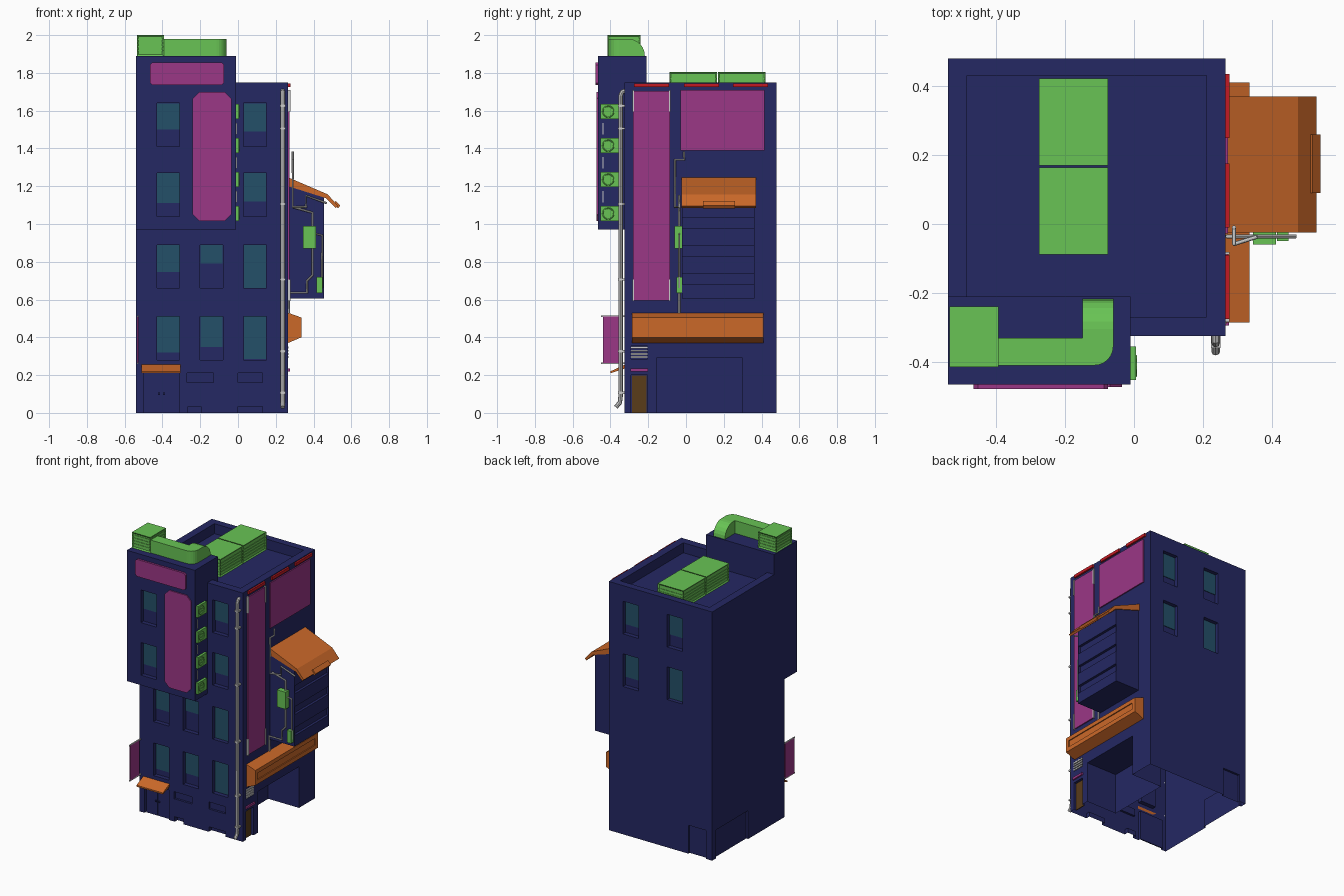
import bpy, bmesh, math
from mathutils import Vector

if "Cube" in bpy.data.objects:
    bpy.data.objects.remove(bpy.data.objects["Cube"])


def material(name, rgb):
    m = bpy.data.materials.new(name)
    m.diffuse_color = (*rgb, 1)
    m.use_nodes = True
    m.node_tree.nodes["Principled BSDF"].inputs["Base Color"].default_value = m.diffuse_color
    return m


NAVY = material("navy", (0.018, 0.021, 0.125))
ORANGE = material("orange", (0.60, 0.14, 0.022))
PINK = material("pink", (0.33, 0.038, 0.24))
GREEN = material("green", (0.14, 0.55, 0.09))
TEAL = material("teal", (0.017, 0.08, 0.14))
RED = material("red", (0.55, 0.01, 0.017))
BROWN = material("brown", (0.10, 0.045, 0.01))


def finish(name, bm, mat):
    bmesh.ops.recalc_face_normals(bm, faces=bm.faces)
    me = bpy.data.meshes.new(name)
    bm.to_mesh(me)
    bm.free()
    ob = bpy.data.objects.new(name, me)
    bpy.context.collection.objects.link(ob)
    if mat:
        me.materials.append(mat)
    return ob


def boxes(name, specs, mat=None, inset=0):
    """Boxes given as (x0, x1, y0, y1, z0, z1); optional sunken side panels."""
    bm = bmesh.new()
    for x0, x1, y0, y1, z0, z1 in specs:
        vs = bmesh.ops.create_cube(bm, size=1)["verts"]
        for v in vs:
            v.co = Vector((x1 if v.co.x > 0 else x0, y1 if v.co.y > 0 else y0, z1 if v.co.z > 0 else z0))
    if inset:
        bm.normal_update()
        sides = [f for f in bm.faces if abs(f.normal.z) < 0.5]
        bmesh.ops.inset_individual(bm, faces=sides, thickness=inset, depth=-0.006)
    return finish(name, bm, mat)


def prism(name, axis, pts, a, b, mat):
    """Extrude a 2D outline along an axis from a to b."""
    def at(p, t):
        return {"x": (t, *p), "y": (p[0], t, p[1]), "z": (*p, t)}[axis]
    bm = bmesh.new()
    lo = [bm.verts.new(at(p, a)) for p in pts]
    hi = [bm.verts.new(at(p, b)) for p in pts]
    bm.faces.new(lo)
    bm.faces.new(hi)
    for i in range(len(pts)):
        j = (i + 1) % len(pts)
        bm.faces.new((lo[i], lo[j], hi[j], hi[i]))
    return finish(name, bm, mat)


def combine(ob, other, op):
    mod = ob.modifiers.new(op, "BOOLEAN")
    mod.operation, mod.object, mod.solver = op, other, "EXACT"
    bpy.context.view_layer.objects.active = ob
    bpy.ops.object.modifier_apply(modifier=mod.name)
    bpy.data.objects.remove(other)


def pipe(name, pts, r):
    cu = bpy.data.curves.new(name, "CURVE")
    cu.dimensions, cu.bevel_depth, cu.bevel_resolution, cu.use_fill_caps = "3D", r, 2, True
    sp = cu.splines.new("POLY")
    sp.points.add(len(pts) - 1)
    for p, q in zip(sp.points, pts):
        p.co = (*q, 1)
    ob = bpy.data.objects.new(name, cu)
    bpy.context.collection.objects.link(ob)
    bpy.ops.object.select_all(action="DESELECT")
    ob.select_set(True)
    bpy.context.view_layer.objects.active = ob
    bpy.ops.object.convert(target="MESH")
    bpy.ops.object.shade_smooth_by_angle()


def octagon(x0, x1, z0, z1, c):
    return [(x0 + c, z0), (x1 - c, z0), (x1, z0 + c), (x1, z1 - c),
            (x1 - c, z1), (x0 + c, z1), (x0, z1 - c), (x0, z0 + c)]


# Main block with sunken roof, plus the overhanging front tower
body = boxes("building_body", [(-.54, .265, -.325, .48, 0, 1.75)], NAVY)
combine(body, boxes("roof_cut", [(-.485, .21, -.27, .43, 1.68, 1.9)], NAVY), "DIFFERENCE")
combine(body, boxes("tower", [(-.54, -.01, -.465, -.21, .97, 1.89)], NAVY), "UNION")

# Windows: centre x, wall y, inward direction, top z, glass bottom z
wins = [(-.37, -.465, 1, 1.64, 1.50), (-.37, -.465, 1, 1.27, 1.11)]
wins += [(.09, -.325, 1, t, g) for t, g in ((1.64, 1.49), (1.27, 1.12), (.89, .66), (.51, .285))]
wins += [(-.37, -.325, 1, .89, .745), (-.37, -.325, 1, .51, .32)]
wins += [(-.14, -.325, 1, .89, .79), (-.14, -.325, 1, .51, .35)]
wins += [(.095, .48, -1, 1.64, 1.47), (.095, .48, -1, 1.27, 1.1)]
wins += [(-.25, .48, -1, 1.64, 1.49), (-.25, .48, -1, 1.27, 1.04)]
cuts, glass = [], []
for x, y, d, top, g in wins:
    cuts.append((x - .06, x + .06, *sorted((y - .05 * d, y + .03 * d)), top - .23, top))
    glass.append((x - .059, x + .059, *sorted((y + .025 * d, y + .029 * d)), max(g, top - .229), top - .001))

# Door, garage and vent recesses
cuts += [(-.50, -.31, -.4, -.305, -.1, .21), (-.27, -.13, -.4, -.31, .16, .21), (0, .13, -.4, -.31, .16, .21),
         (-.265, -.195, -.4, -.295, -.1, .035), (0, .13, -.4, -.295, -.1, .035),
         (.025, .4, -.155, .30, -.1, .29), (.245, .4, -.29, -.205, -.1, .20), (.25, .4, -.29, -.205, .285, .355),
         (-.49, -.354, .465, .6, -.1, .20), (-.6, -.525, .08, .436, -.1, .20)]
combine(body, boxes("recess_cut", cuts, NAVY), "DIFFERENCE")

# The block is an open shell underneath
bm = bmesh.new()
bm.from_mesh(body.data)
bmesh.ops.delete(bm, geom=[f for f in bm.faces if f.calc_center_median().z < .001 and f.normal.z < -.9],
                 context="FACES")
bm.to_mesh(body.data)
bm.free()
boxes("window_glass", glass, TEAL)

# Doors and side vent slats
boxes("front_doors", [(-.495, -.407, -.312, -.304, 0, .205), (-.403, -.315, -.312, -.304, 0, .205)], NAVY)
boxes("door_knobs", [(x - .005, x + .005, -.32, -.31, .095, .107) for x in (-.418, -.392)], NAVY)
boxes("side_door", [(.244, .25, -.285, -.21, 0, .197)], BROWN)
boxes("side_vent_slats", [(.25, .268, -.29, -.205, .29 + i * .017, .30 + i * .017) for i in range(4)])
boxes("side_door_sign", [(.265, .275, -.295, -.2, .22, .236)], PINK)
prism("door_awning", "x", [(-.325, .255), (-.40, .22), (-.40, .21), (-.325, .235)], -.51, -.305, ORANGE)

# Bay on the right wall with long slots
bay = prism("side_bay", "y", [(.265, .605), (.455, .605), (.455, 1.15), (.265, 1.23)], -.022, .363, NAVY)
combine(bay, boxes("slot_cut", [(.437, .5, -.018, .359, z, z + .056) for z in (.68, .828, .975)], NAVY), "DIFFERENCE")
prism("bay_roof", "y", [(.265, 1.247), (.475, 1.157), (.53, 1.095), (.517, 1.085), (.465, 1.137), (.265, 1.2)],
      -.025, .37, ORANGE)
prism("roof_edge_tab", "y", [(.507, 1.108), (.518, 1.122), (.541, 1.097), (.53, 1.083)], .09, .26, ORANGE)

# Long tapered sign box above the garage
sign = prism("garage_sign", "y", [(.265, .37), (.335, .40), (.335, .505), (.265, .53)], -.285, .41, ORANGE)
combine(sign, boxes("sign_cut", [(.328, .4, -.26, .38, .43, .477)], ORANGE), "DIFFERENCE")

# Blank signboards
prism("tower_top_sign", "y", octagon(-.465, -.075, 1.735, 1.855, .012), -.479, -.465, PINK)
prism("tower_banner", "y", octagon(-.24, -.035, 1.015, 1.70, .035), -.473, -.465, PINK)
boxes("side_signs", [(.265, .273, -.28, -.085, .595, 1.705), (.265, .273, -.028, .415, 1.39, 1.71)], PINK)
boxes("side_sign_brackets", [(.265, .277, y - .004, y + .004, z, z + .115)
                             for y in (-.28, -.085) for z in (.592, 1.595)])
boxes("red_lamps", [(.265, .277, a, b, 1.724, 1.745) for a, b in ((-.275, -.09), (-.01, .175), (.25, .435))], RED)
boxes("hanging_sign", [(-.535, -.527, -.44, -.345, .265, .51)], PINK)
boxes("hanging_sign_rods", [(-.535, -.527, -.45, -.325, z, z + .008) for z in (.26, .507)])

# Cooling units on the tower side
heights = [1.055, 1.235, 1.415, 1.595]
boxes("wall_coolers", [(-.01, .006, -.452, -.355, z - .04, z + .04) for z in heights], GREEN)
for z in heights:
    bpy.ops.mesh.primitive_torus_add(location=(.006, -.412, z), rotation=(0, math.pi / 2, 0), major_radius=.029,
                                     minor_radius=.003, major_segments=20, minor_segments=6)
    fan = bpy.context.object
    fan.name = "cooler_fan_ring"
    fan.data.materials.append(GREEN)
boxes("cooler_fan_bars", [(.006, .009, -.44, -.384, z + d, z + d + .004) for z in heights for d in (-.01, .008)], GREEN)
boxes("cooler_links", [(-.01, -.004, -.443, -.437, z + .06, z + .12) for z in heights[:3]])

# Roof units with louvred sides
units = [(-.275, -.075, -.088, .164, 1.68, 1.805), (-.275, -.075, .17, .422, 1.68, 1.805),
         (-.535, -.393, -.415, -.24, 1.89, 2.0)]
boxes("roof_units", units, GREEN, inset=.012)
boxes("roof_unit_louvres", [(x0 + .003, x1 - .003, y0 + .003, y1 - .003, z0 + h, z0 + h + .007)
                            for x0, x1, y0, y1, z0, z1 in units for h in (.025, .045, .065, .085)], GREEN)

# Tower duct: horizontal bend, then down into the roof
arc = [(math.cos(t * math.pi / 12), math.sin(t * math.pi / 12)) for t in range(7)]
bend = [(-.115 + .055 * s, -.355 - .055 * c) for c, s in arc]
prism("duct_run", "z", [(-.393, -.41)] + bend + [(-.06, -.305), (-.15, -.305), (-.15, -.33), (-.393, -.33)],
      1.89, 1.98, GREEN)
prism("duct_end", "x", [(-.305, 1.89)] + [(-.305 + .087 * c, 1.89 + .09 * s) for c, s in arc], -.15, -.06, GREEN)

# Downpipe on the front corner with clamps
pipe("downpipe", [(.237, -.32, 1.705), (.237, -.338, 1.70), (.237, -.346, 1.68), (.237, -.346, .09),
                  (.237, -.35, .055), (.237, -.372, .03)], .012)
boxes("pipe_clamps", [(.223, .251, -.36, -.325, z, z + .012) for z in (.1, .32, .7, 1.1, 1.5, 1.62)])

# Cable conduits and junction boxes beside the bay
y = -.036
pipe("conduit_upper", [(.29, -.01, 1.385), (.29, -.01, 1.34), (.29, -.058, 1.34), (.29, -.058, 1.09),
                       (.36, y, 1.09), (.36, y, 1.15), (.47, y, 1.11)], .006)
pipe("conduit_mid", [(.29, y, 1.09), (.395, y, 1.06), (.395, y, .73), (.365, y, .70), (.365, y, .635),
                     (.27, y, .635), (.27, y, .53)], .006)
pipe("conduit_outer", [(.36, y, .98), (.36, y, .96), (.445, y, .94), (.445, y, .66)], .005)
boxes("junction_boxes", [(.345, .412, -.06, -.022, .87, .99), (.415, .448, -.05, -.022, .635, .72)], GREEN)
